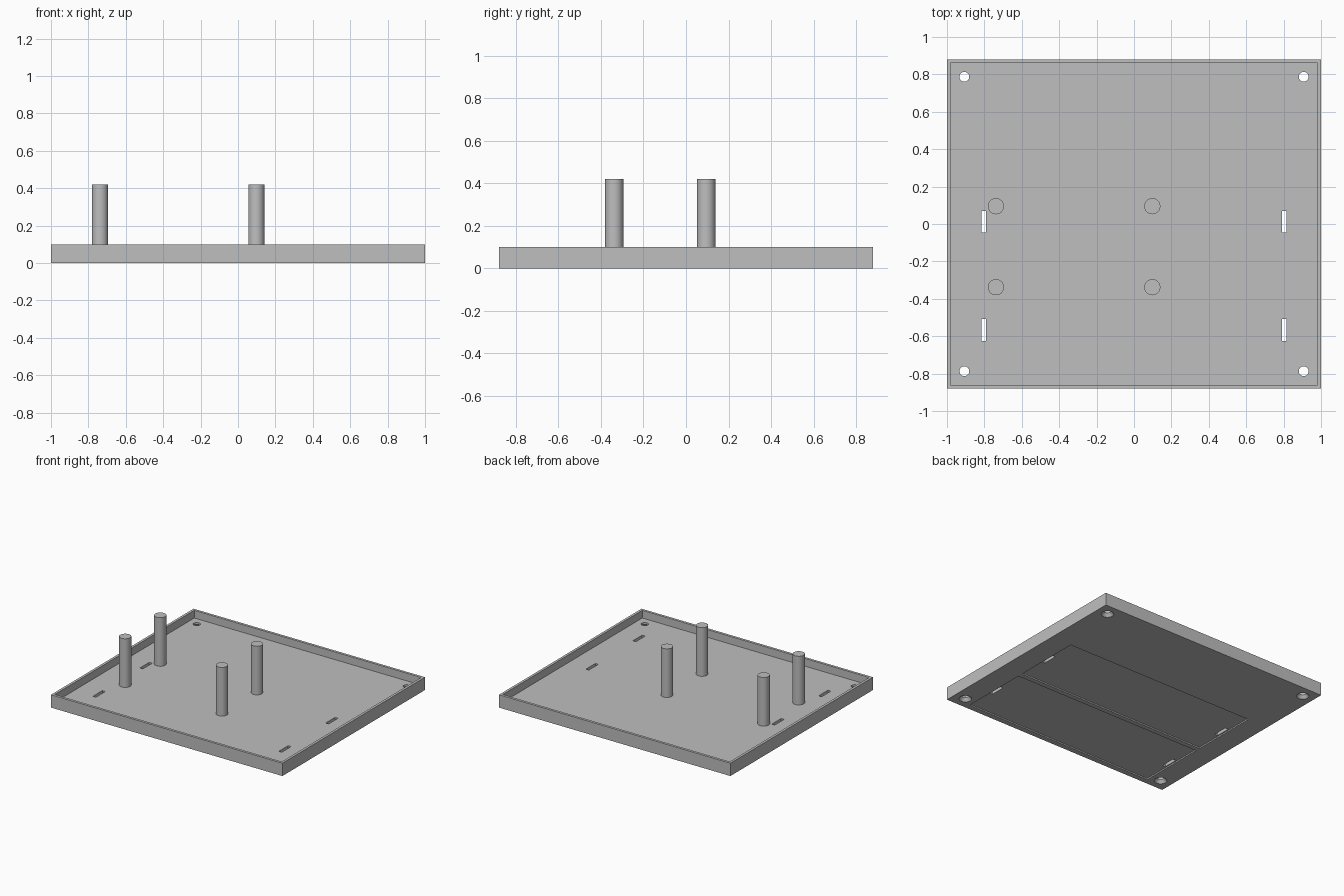
import bpy
import math

if "Cube" in bpy.data.objects:
    bpy.data.objects.remove(bpy.data.objects["Cube"])

H, FLOOR = 0.10, 0.04      # tray height, floor thickness
W, D, RIM = 1.0, 0.88, 0.02  # half width, half depth, rim thickness

grey = bpy.data.materials.new("mid grey")
grey.diffuse_color = (0.52, 0.52, 0.52, 1)
grey.use_nodes = True
grey.node_tree.nodes["Principled BSDF"].inputs["Base Color"].default_value = grey.diffuse_color


def box(name, x0, x1, y0, y1, z0, z1):
    bpy.ops.mesh.primitive_cube_add(
        size=1, location=((x0 + x1) / 2, (y0 + y1) / 2, (z0 + z1) / 2))
    ob = bpy.context.object
    ob.name = name
    ob.scale = (x1 - x0, y1 - y0, z1 - z0)
    bpy.ops.object.transform_apply(location=False, rotation=False, scale=True)
    ob.data.materials.append(grey)
    return ob


def cone(name, x, y, z0, z1, r0, r1):
    bpy.ops.mesh.primitive_cone_add(
        vertices=48, radius1=r0, radius2=r1, depth=z1 - z0,
        location=(x, y, (z0 + z1) / 2))
    ob = bpy.context.object
    ob.name = name
    ob.data.materials.append(grey)
    return ob


def cut(target, cutter):
    mod = target.modifiers.new("cut", 'BOOLEAN')
    mod.operation = 'DIFFERENCE'
    mod.solver = 'EXACT'
    mod.object = cutter
    bpy.context.view_layer.objects.active = target
    bpy.ops.object.modifier_apply(modifier=mod.name)
    bpy.data.objects.remove(cutter, do_unlink=True)


def smooth(ob):
    bpy.ops.object.select_all(action='DESELECT')
    ob.select_set(True)
    bpy.context.view_layer.objects.active = ob
    bpy.ops.object.shade_smooth_by_angle(angle=math.radians(25))


# Shallow tray with a thin rim
tray = box("tray", -W, W, -D, D, 0, H)
cut(tray, box("cavity", -W + RIM, W - RIM, -D + RIM, D - RIM, FLOOR, H + 0.1))

# Two shallow recesses underneath, each with a strap slot at both ends
for yc in (0.012, -0.567):
    cut(tray, box("recess", -0.825, 0.825, yc - 0.27, yc + 0.27, -0.1, 0.01))
    for xc in (-0.803, 0.803):
        cut(tray, box("slot", xc - 0.013, xc + 0.013, yc - 0.058, yc + 0.058, -0.1, 0.2))

# Countersunk screw holes in the corners
for x in (-0.907, 0.907):
    for y in (-0.787, 0.787):
        cut(tray, cone("hole", x, y, -0.1, 0.2, 0.026, 0.026))
        # cone widens from 0.026 at z 0.025 to 0.045 at z 0
        cut(tray, cone("countersink", x, y, -0.025, 0.025, 0.064, 0.026))
smooth(tray)

# Four round standoff posts on the floor
for x in (-0.738, 0.098):
    for y in (-0.338, 0.095):
        smooth(cone("standoff_post", x, y, FLOOR, 0.42, 0.043, 0.043))
